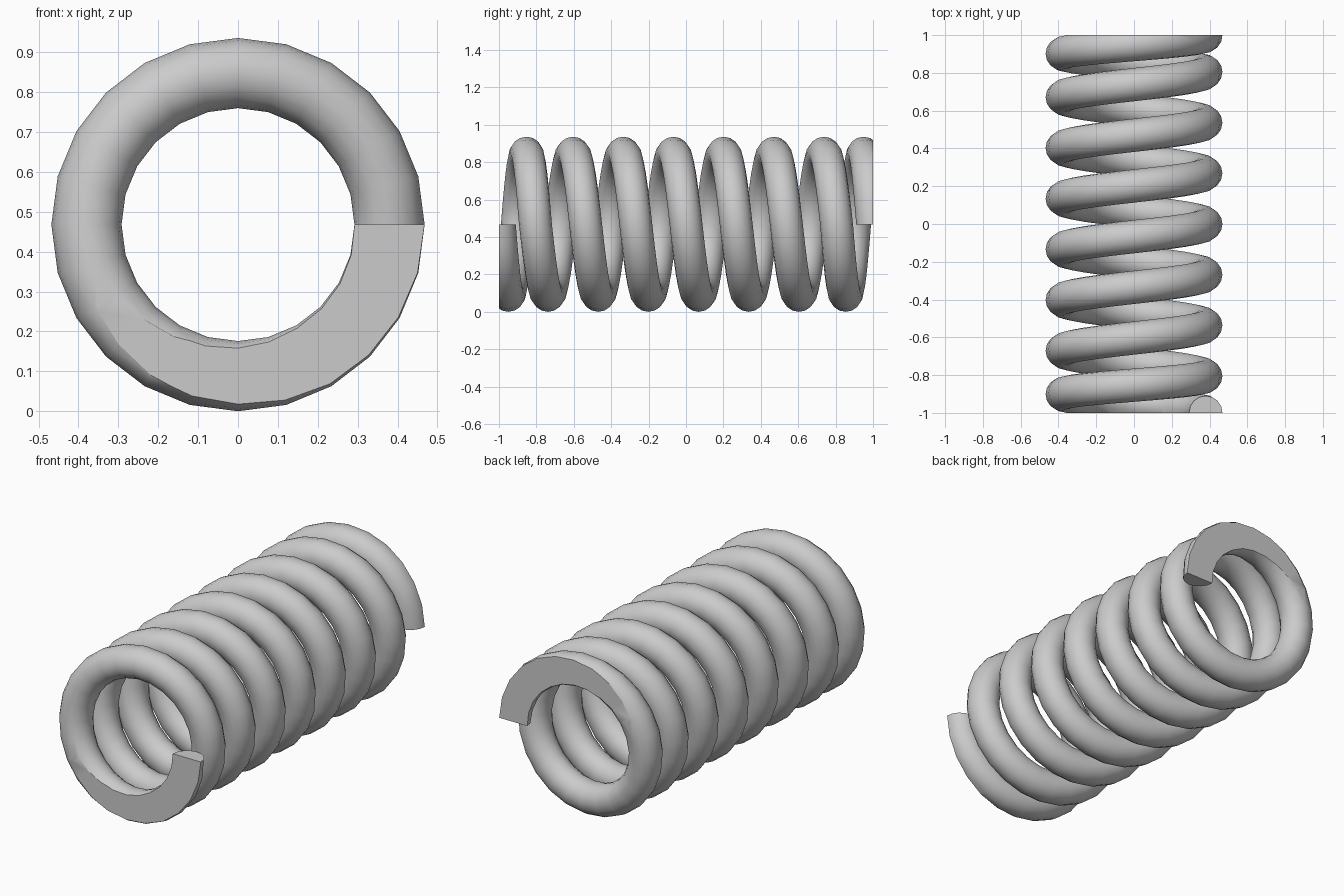
import bpy, bmesh, math

if "Cube" in bpy.data.objects:
    bpy.data.objects.remove(bpy.data.objects["Cube"])

R, r = 0.38, 0.088          # coil radius, wire radius
ZC = R + r                  # axis height
TURNS, STEPS, SIDES = 8, 24, 16
KNOTS = [(0, -0.998), (1, -0.805), (7, 0.805), (8, 0.998)]  # turn -> y, closed end coils


def y_at(turn):
    for (t0, y0), (t1, y1) in zip(KNOTS, KNOTS[1:]):
        if turn <= t1:
            return y0 + (y1 - y0) * (turn - t0) / (t1 - t0)
    return KNOTS[-1][1]


bm = bmesh.new()

# Rings of wire along the helix around the y axis
rings = []
for i in range(TURNS * STEPS + 1):
    turn = i / STEPS
    a = turn * math.tau
    ring = []
    for k in range(SIDES):
        b = k * math.tau / SIDES
        rad = R + r * math.cos(b)
        ring.append(bm.verts.new((rad * math.cos(a),
                                  y_at(turn) + r * math.sin(b),
                                  ZC - rad * math.sin(a))))
    rings.append(ring)
for p, q in zip(rings, rings[1:]):
    for k in range(SIDES):
        n = (k + 1) % SIDES
        bm.faces.new((p[k], p[n], q[n], q[k]))
bm.faces.new(rings[0])
bm.faces.new(rings[-1])

# Grind both ends flat
for s in (-1, 1):
    geom = bm.verts[:] + bm.edges[:] + bm.faces[:]
    bmesh.ops.bisect_plane(bm, geom=geom, dist=1e-5, plane_co=(0, s, 0),
                           plane_no=(0, s, 0), clear_outer=True)
    rim = [e for e in bm.edges if e.is_boundary]
    bmesh.ops.triangle_fill(bm, edges=rim, use_beauty=True)
bmesh.ops.recalc_face_normals(bm, faces=bm.faces[:])

mesh = bpy.data.meshes.new("coil_spring")
bm.to_mesh(mesh)
bm.free()
spring = bpy.data.objects.new("coil_spring", mesh)
bpy.context.collection.objects.link(spring)
bpy.context.view_layer.objects.active = spring
spring.select_set(True)
bpy.ops.object.shade_smooth_by_angle(angle=math.radians(32))
